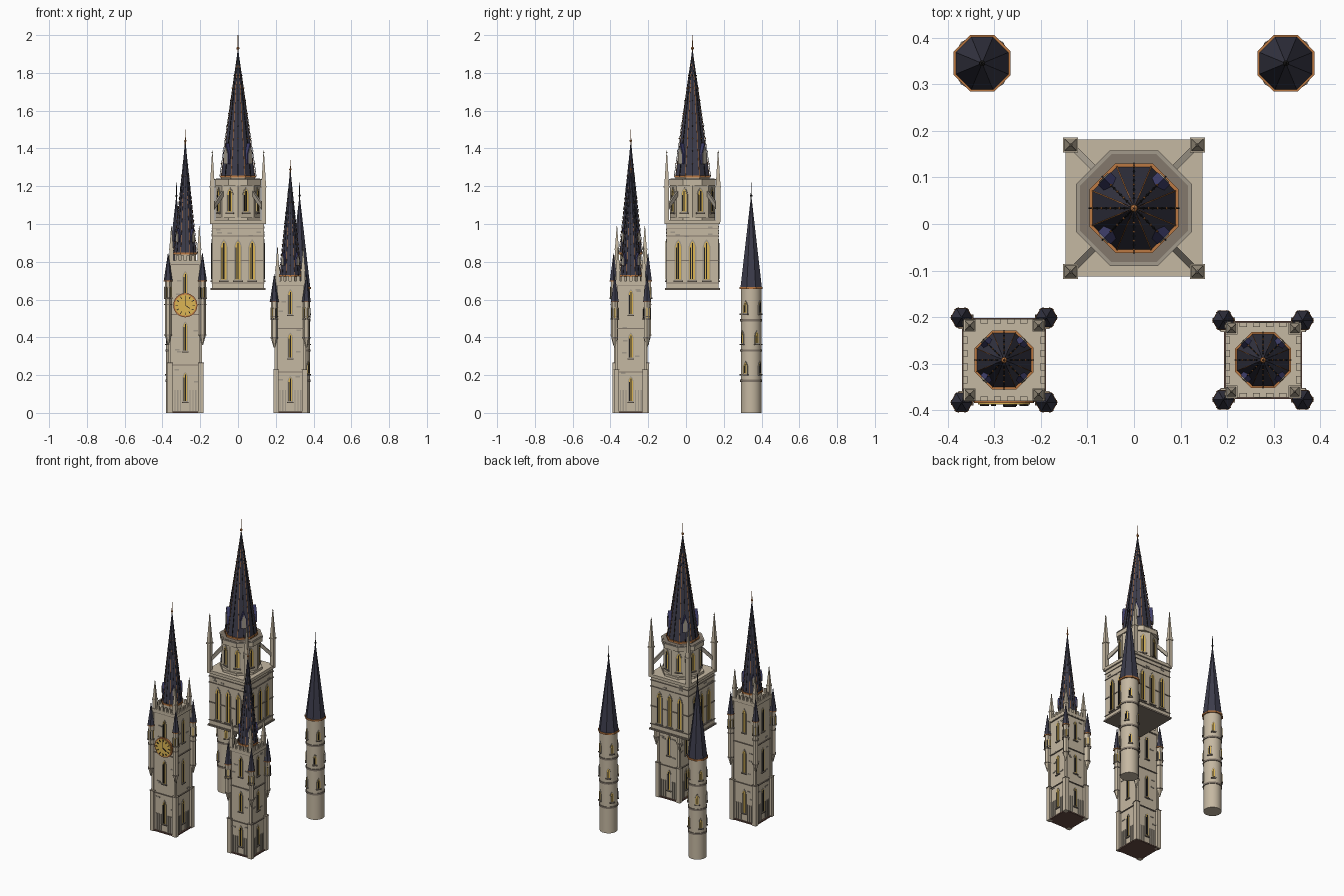
import bpy, bmesh, math, random
from mathutils import Matrix, Vector

if "Cube" in bpy.data.objects:
    bpy.data.objects.remove(bpy.data.objects["Cube"])

random.seed(4)
COLOURS = {
    "stone": (0.56, 0.48, 0.36), "dark_stone": (0.23, 0.19, 0.15), "grey_stone": (0.36, 0.32, 0.26),
    "slate": (0.045, 0.045, 0.07), "blue_slate": (0.05, 0.05, 0.15), "copper": (0.50, 0.19, 0.055),
    "gold_glass": (0.72, 0.47, 0.09), "iron": (0.015, 0.014, 0.014), "brown_base": (0.13, 0.07, 0.055)}
MATS = {}
for key, c in COLOURS.items():
    MATS[key] = bpy.data.materials.new(key)
    MATS[key].diffuse_color = (*c, 1)
parts = {}


def part(name, mat):
    """Mesh under construction for one named part in one colour."""
    return parts.setdefault((name, mat), bmesh.new())


def box(bm, x, y, z0, z1, hx, hy, ang=0):
    m = Matrix.Translation((x, y, (z0 + z1) / 2)) @ Matrix.Rotation(ang, 4, 'Z')
    bmesh.ops.create_cube(bm, size=1, matrix=m @ Matrix.Diagonal((2 * hx, 2 * hy, z1 - z0, 1)))


def prism(bm, x, y, z0, z1, a0, a1, n=8):
    """Prism or cone with flats on the axes; a0 and a1 are apothems."""
    k = 1 / math.cos(math.pi / n)
    m = Matrix.Translation((x, y, (z0 + z1) / 2)) @ Matrix.Rotation(math.pi / n, 4, 'Z')
    bmesh.ops.create_cone(bm, cap_ends=True, segments=n, radius1=a0 * k, radius2=a1 * k,
                          depth=z1 - z0, matrix=m)


def bar(bm, p, q, w, h):
    """Rectangular beam between two points."""
    p, q = Vector(p), Vector(q)
    m = Matrix.Translation((p + q) / 2) @ (q - p).to_track_quat('X', 'Z').to_matrix().to_4x4()
    bmesh.ops.create_cube(bm, size=1, matrix=m @ Matrix.Diagonal(((q - p).length, w, h, 1)))


def ball(bm, x, y, z, r):
    bmesh.ops.create_icosphere(bm, subdivisions=1, radius=r, matrix=Matrix.Translation((x, y, z)))


def extrude(bm, x, y, ang, dist, pts, d):
    """Upright outline on a wall facing ang, reaching d out of it."""
    n, u = Vector((math.cos(ang), math.sin(ang), 0)), Vector((-math.sin(ang), math.cos(ang), 0))
    o = Vector((x, y, 0))
    a, b = ([bm.verts.new(o + n * s + u * p + Vector((0, 0, z))) for p, z in pts]
            for s in (dist - 0.005, dist + d))
    bm.faces.new(b)
    bm.faces.new(a[::-1])
    for i in range(len(pts)):
        j = (i + 1) % len(pts)
        bm.faces.new((a[i], a[j], b[j], b[i]))


def lancet(u, z, w, h):
    r = [(w / 2, z), (w / 2, z + h - w), (w * 0.32, z + h - w * 0.42)]
    return r + [(u, z + h) for u in (0,)] + [(-p, q) for p, q in r[::-1]] if u == 0 else \
        [(p + u, q) for p, q in lancet(0, z, w, h)]


def window(name, x, y, ang, dist, u, z, w, h):
    """Pointed window: stone surround, glowing glass, dark left light, mullion and sill."""
    extrude(part(name + "_window_frames", "grey_stone"), x, y, ang, dist, lancet(u, z, w, h), 0.003)
    extrude(part(name + "_glass", "gold_glass"), x, y, ang, dist,
            lancet(u, z + w * .15, w * .68, h - w * .4), 0.0045)
    for p, k in ((0, .16), (-.24, .12)):
        q, b, t = u + p * w, z + w * .2, z + h - w * (.5 - p)  - (0.3 * w if p else 0)
        s = w * k / 2
        extrude(part(name + "_mullions", "iron"), x, y, ang, dist, [(q - s, b), (q + s, b), (q + s, t), (q - s, t)], 0.006)
    b = w * .6
    extrude(part(name + "_sills", "dark_stone"), x, y, ang, dist,
            [(u - b, z - .006), (u + b, z - .006), (u + b, z), (u - b, z)], 0.008)


def bricks(name, x, y, half, z0, z1, count):
    """Scattered raised stones on four walls."""
    for i in range(4):
        for _ in range(count):
            s, z = random.uniform(.03, half - .022) * random.choice((-1, 1)), random.uniform(z0, z1)
            extrude(part(name + "_raised_stones", "grey_stone"), x, y, i * math.pi / 2, half,
                    [(s - .012, z), (s + .012, z), (s + .012, z + .008), (s - .012, z + .008)], .003)


def pinnacle(bm, x, y, z0, zs, z1, h):
    prism(bm, x, y, z0, zs, h * .8, h * .8, 4)
    prism(bm, x, y, zs - .008, zs, h, h, 4)
    prism(bm, x, y, zs, z1, h * .8, .001, 4)
    ball(bm, x, y, z1 - .012, h * .28)


def spire(name, x, y, z0, z1, tip, a, ribs=True):
    """Octagonal slate spire with copper eave, ribs, dormers and finial."""
    prism(part(name + "_spire", "slate"), x, y, z0, z1, a * .93, .002)
    prism(part(name + "_eave", "copper"), x, y, z0 - .006, z0 + .004, a, a)
    fin = part(name + "_finial", "copper" if ribs else "iron")
    prism(fin, x, y, z1 - .02, tip, .003, .0012, 6)
    ball(fin, x, y, z1 + .01, .009 * (a / .09) ** .5)
    if not ribs:
        return
    R = a * .93 / math.cos(math.pi / 8)
    for k in range(16):
        c, s = math.cos(k * math.pi / 8), math.sin(k * math.pi / 8)
        bm = part(name + "_ribs", "copper" if k % 2 else "iron")
        bar(bm, (x + R * c, y + R * s, z0), (x, y, z1), a * .03, a * .03)
        if k % 2 == 0:
            for t in range(1, 9):      # crockets
                f = R * (1 - t / 10) + .002
                ball(part(name + "_crockets", "copper" if t % 2 else "iron"),
                     x + f * c, y + f * s, z0 + (z1 - z0) * t / 10, a * .035)
    for k in range(4):                 # dormers on the diagonals
        ang, w, h = math.pi / 4 + k * math.pi / 2, a * .2, a * .95
        zb = z0 + (z1 - z0) * .1
        pts = [(-w, zb), (w, zb), (w, zb + h * .6), (0, zb + h * 1.2), (-w, zb + h * .6)]
        extrude(part(name + "_dormers", "blue_slate"), x, y, ang, a * .72, pts, a * .22)
        extrude(part(name + "_dormer_fronts", "grey_stone"), x, y, ang, a * .94,
                [(-w * .7, zb), (w * .7, zb), (w * .7, zb + h * .6), (0, zb + h), (-w * .7, zb + h * .6)], .003)


def square_tower(name, x, y, H, half, off, t0, z_spire, z_top, tip, a):
    """Three-storey tower with corner turrets, battlements and spire."""
    stone, trim, body = part(name + "_buttresses", "stone"), part(name + "_bands", "dark_stone"), half * .91
    box(part(name + "_body", "stone"), x, y, .004, H, body, body)
    box(part(name + "_foundation", "brown_base"), x, y, 0, .008, body + .01, body + .01)
    box(part(name + "_cornice", "stone"), x, y, H - .012, H + .008, half, half)
    st = H / 3
    for i in range(3):
        box(trim, x, y, st * (i + 1) - .016, st * (i + 1) - .011, body + .006, body + .006)
        for k in range(4):
            window(name, x, y, k * math.pi / 2, body, 0, i * st + .058, .03, st * .6)
    for k in range(4):                 # blind arcade and battlements
        ang = k * math.pi / 2
        for s in (-.055, -.04, -.025, .025, .04, .055):
            extrude(part(name + "_blind_arcade", "grey_stone"), x, y, ang, body,
                    [(s - .003, .01), (s + .003, .01), (s + .003, .12), (s - .003, .12)], .005)
        for s in (-.042, -.014, .014, .042):
            c, n = math.cos(ang), math.sin(ang)
            d = half - .005
            box(part(name + "_battlements", "stone"), x + d * c - s * n, y + d * n + s * c,
                H, H + .034, .005, .008, ang)
    for sx in (-1, 1):
        for sy in (-1, 1):
            bx, by = x + sx * (body + .002), y + sy * (body + .002)
            box(stone, bx, by, 0, st, .014, .014)
            box(stone, bx, by, st, H - .012, .007, .007)
            box(trim, bx, by, st - .004, st, .016, .016)
            tx, ty = x + sx * off, y + sy * off
            tb = part(name + "_corner_turrets", "stone")
            prism(tb, tx, ty, t0, t0 + .05, .003, .015, 6)
            prism(tb, tx, ty, t0 + .05, H - .1, .015, .015, 6)
            for z in (t0 + .05, (t0 + H) / 2 - .01):
                prism(trim, tx, ty, z, z + .006, .018, .018, 6)
            for k in range(6):
                window(name + "_turret", tx, ty, math.pi / 3 * k, .015, 0, H - .19, .009, .06)
            prism(part(name + "_turret_eaves", "copper"), tx, ty, H - .104, H - .099, .021, .021, 6)
            prism(part(name + "_turret_roofs", "slate"), tx, ty, H - .1, H + .045, .02, .001, 6)
            pinnacle(part(name + "_pinnacles", "stone"), x + sx * half * .84, y + sy * half * .84,
                     H, H + .07, H + .19, .013)
    prism(part(name + "_spire_drum", "stone"), x, y, H, z_spire, a * .9, a * .9)
    spire(name, x, y, z_spire, z_top, tip, a)
    bricks(name, x, y, body, .15, H - .04, 7)


square_tower("clock_tower", -.279, -.292, .80, .088, .091, .36, .845, 1.43, 1.5, .063)
square_tower("bell_tower", .277, -.292, .69, .081, .085, .345, .725, 1.28, 1.34, .06)

# Clock on the front of the taller square tower
cx, cy, cz = -.279, -.292 - .088 * .91, .57
for nm, mat, r, d in (("clock_rim", "copper", .064, .012), ("clock_dial", "gold_glass", .056, .015)):
    m = Matrix.Translation((cx, cy - d / 2, cz)) @ Matrix.Rotation(math.pi / 2, 4, 'X')
    bmesh.ops.create_cone(part(nm, mat), cap_ends=True, segments=32, radius1=r, radius2=r, depth=d, matrix=m)
hands = part("clock_marks_and_hands", "iron")
for k in range(12):
    s, c = math.sin(k * math.pi / 6), math.cos(k * math.pi / 6)
    bar(hands, (cx + .039 * s, cy - .016, cz + .039 * c), (cx + .052 * s, cy - .016, cz + .052 * c), .005, .004)
bar(hands, (cx, cy - .018, cz), (cx, cy - .018, cz + .044), .004, .004)
bar(hands, (cx, cy - .018, cz), (cx + .025, cy - .018, cz - .017), .005, .004)

# Great central tower: square belfry
gy = .034
box(part("belfry_body", "stone"), 0, gy, .655, 1.01, .137, .137)
box(part("belfry_cornice", "stone"), 0, gy, 1.0, 1.02, .147, .147)
box(part("belfry_underside", "dark_stone"), 0, gy, .65, .66, .145, .145)
for z in (.70, .95, .99):
    box(part("belfry_bands", "dark_stone"), 0, gy, z - .015, z - .01, .141, .141)
for k in range(4):
    for u in (-.075, 0, .075):
        window("belfry", 0, gy, k * math.pi / 2, .137, u, .70, .042, .22)
    extrude(part("belfry_balustrade", "dark_stone"), 0, gy, k * math.pi / 2, .137,
            [(-.137, .803), (.137, .803), (.137, .81), (-.137, .81)], .004)
bricks("belfry", 0, gy, .137, .93, .985, 5)

# Octagonal lantern with parapet and flying buttresses
bmesh.ops.create_cone(part("lantern_drum", "stone"), cap_ends=True, segments=8, radius1=.119, radius2=.119,
                      depth=.2, matrix=Matrix.Translation((0, gy, 1.11)))
prism(part("lantern_base", "stone"), 0, gy, 1.02, 1.035, .12, .12)
prism(part("lantern_parapet", "stone"), 0, gy, 1.205, 1.236, .122, .122)
prism(part("lantern_parapet_coping", "grey_stone"), 0, gy, 1.232, 1.238, .124, .124)
prism(part("lantern_walk", "dark_stone"), 0, gy, 1.23, 1.24, .116, .116)
prism(part("lantern_roof_base", "stone"), 0, gy, 1.23, 1.25, .09, .09)
for k in range(8):
    window("lantern", 0, gy, (k + .5) * math.pi / 4, .11, 0, 1.06, .04, .135)
for sx in (-1, 1):
    for sy in (-1, 1):
        px, py = sx * .136, gy + sy * .136
        pinnacle(part("belfry_pinnacles", "stone"), px, py, 1.01, 1.2, 1.39, .016)
        bar(part("flying_buttresses", "grey_stone"), (px, py, 1.08),
            (sx * .075, gy + sy * .075, 1.17), .014, .02)
spire("lantern", 0, gy, 1.252, 1.92, 2.0, .096)

# Pair of round stair turrets behind
for side, nm in ((-1, "left_stair_turret"), (1, "right_stair_turret")):
    x, y = side * .326, .345
    prism(part(nm + "_round_body", "stone"), x, y, 0, .66, .054, .054, 24)
    for i, z in enumerate((.17, .33, .49)):
        prism(part(nm + "_round_bands", "dark_stone"), x, y, z - .006, z + .006, .058, .058, 24)
        for k in range(4):
            ang = math.radians(-33 if i % 2 == 0 else 33) + k * math.pi / 2
            window(nm, x, y, ang, .054, 0, z + .035, .026, .07)
    spire(nm, x, y, .662, 1.14, 1.22, .061, ribs=False)

# Turn every part into an object
for (name, mat), bm in parts.items():
    bmesh.ops.recalc_face_normals(bm, faces=bm.faces[:])
    me = bpy.data.meshes.new(name)
    bm.to_mesh(me)
    bm.free()
    me.materials.append(MATS[mat])
    ob = bpy.data.objects.new(name, me)
    bpy.context.collection.objects.link(ob)
    if "round" in name:
        bpy.ops.object.select_all(action='DESELECT')
        ob.select_set(True)
        bpy.context.view_layer.objects.active = ob
        bpy.ops.object.shade_smooth_by_angle()

for m in bpy.data.materials:
    if m.users and not m.is_grease_pencil:
        m.use_nodes = True
        m.node_tree.nodes["Principled BSDF"].inputs["Base Color"].default_value = m.diffuse_color
